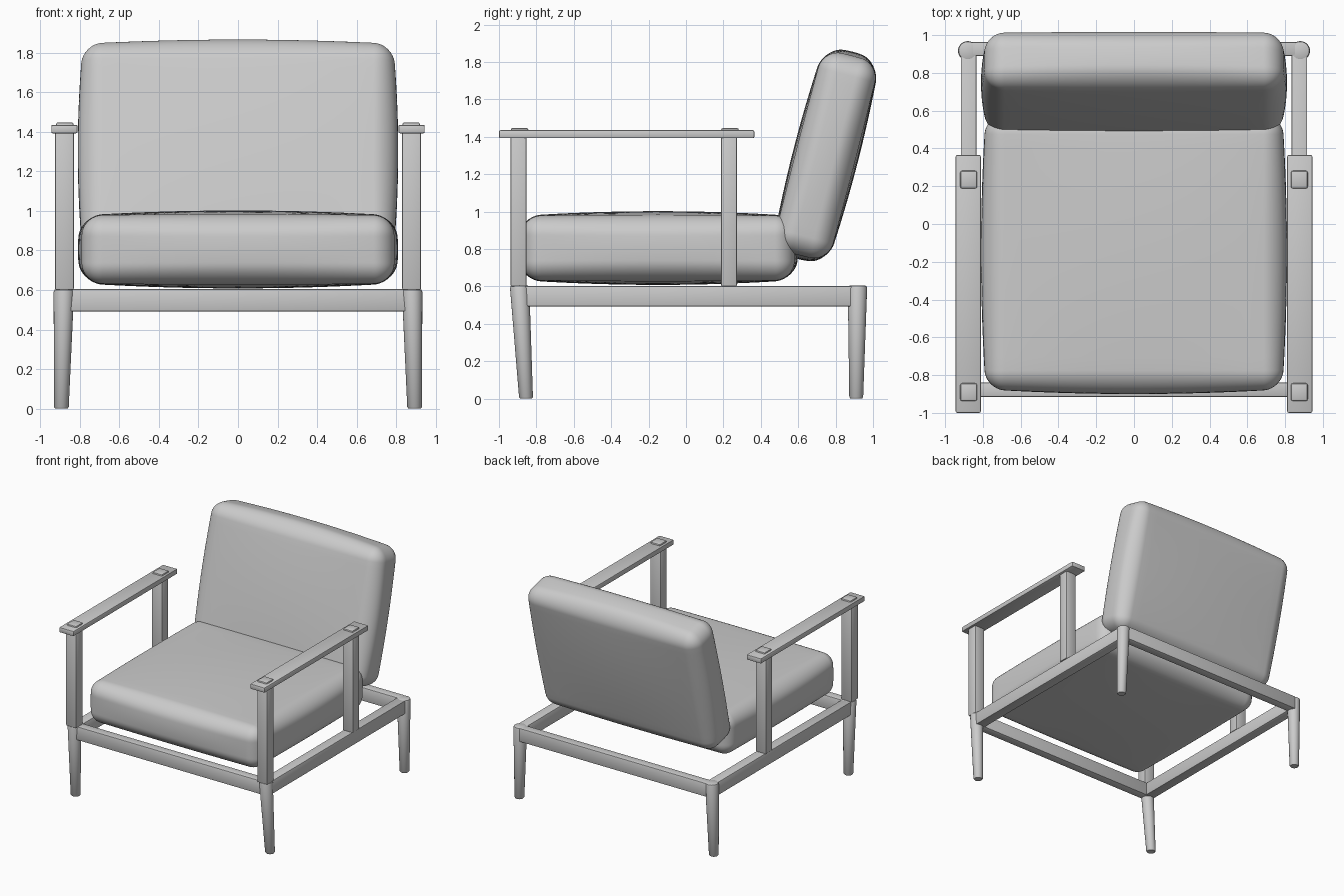
import bpy, bmesh, math
from mathutils import Vector

if "Cube" in bpy.data.objects:
    bpy.data.objects.remove(bpy.data.objects["Cube"])

grey = bpy.data.materials.new("light grey")
grey.diffuse_color = (0.6, 0.6, 0.6, 1)
grey.use_nodes = True
grey.node_tree.nodes["Principled BSDF"].inputs["Base Color"].default_value = grey.diffuse_color


def finish(name, bm, smooth=None):
    bmesh.ops.recalc_face_normals(bm, faces=bm.faces)
    me = bpy.data.meshes.new(name)
    bm.to_mesh(me)
    bm.free()
    me.materials.append(grey)
    ob = bpy.data.objects.new(name, me)
    bpy.context.collection.objects.link(ob)
    if smooth:
        bpy.ops.object.select_all(action='DESELECT')
        ob.select_set(True)
        bpy.context.view_layer.objects.active = ob
        bpy.ops.object.shade_smooth_by_angle(angle=math.radians(smooth))
    return ob


def box(name, x, y, z, bevel=0.008):
    """Softly bevelled bar between (min, max) pairs."""
    bm = bmesh.new()
    bmesh.ops.create_cube(bm, size=1)
    for v in bm.verts:
        v.co = Vector([(a + b) / 2 + c * (b - a) for (a, b), c in zip((x, y, z), v.co)])
    bmesh.ops.bevel(bm, geom=bm.edges[:], offset=bevel, segments=2,
                    affect='EDGES', profile=0.5)
    return finish(name, bm, 30)


def leg(name, top, bottom, r_top, r_bottom, height=0.605, n=24):
    """Round tapered leg whose foot is shifted from its top."""
    bm = bmesh.new()
    rings = []
    for z, dr in ((0, -0.006), (0.008, 0), (height - 0.015, 0),
                  (height - 0.004, -0.004), (height, -0.012)):
        t = z / height
        r = r_bottom + (r_top - r_bottom) * t + dr
        c = Vector(bottom).lerp(Vector(top), t)
        rings.append([bm.verts.new((c.x + r * math.cos(2 * math.pi * i / n),
                                    c.y + r * math.sin(2 * math.pi * i / n), z))
                      for i in range(n)])
    for a, b in zip(rings, rings[1:]):
        for i in range(n):
            j = (i + 1) % n
            bm.faces.new((a[i], a[j], b[j], b[i]))
    bm.faces.new(rings[0])
    bm.faces.new(rings[-1])
    return finish(name, bm, 40)


def cushion(name, centre, half, r, bulge, tilt=0):
    """Rounded box whose six faces swell outwards."""
    bm = bmesh.new()
    bmesh.ops.create_cube(bm, size=2)
    bmesh.ops.subdivide_edges(bm, edges=bm.edges[:], cuts=29, use_grid_fill=True)
    k = 0.6  # share of the grid spent on the flat zone
    for v in bm.verts:
        t = v.co.copy()
        q, d = Vector(), Vector()
        for i in range(3):
            s, a = math.copysign(1, t[i]), abs(t[i])
            q[i] = s * (half[i] - r) * min(a / k, 1)
            d[i] = s * math.tan(max(a - k, 0) / (1 - k) * math.pi / 4)
        p = q + d.normalized() * r
        u = [p[i] / half[i] for i in range(3)]
        for i in range(3):
            j, m = (i + 1) % 3, (i + 2) % 3
            p[i] += bulge[i] * u[i] * max(0, 1 - u[j] ** 2) * max(0, 1 - u[m] ** 2)
        v.co = p
    ob = finish(name, bm, 60)
    ob.location = centre
    ob.rotation_euler.x = math.radians(tilt)
    return ob


# Cushions
cushion("seat_cushion", (0, -0.15, 0.805), (0.785, 0.725, 0.172), 0.1, (0.025, 0.025, 0.025))
cushion("back_cushion", (0, 0.747, 1.30), (0.785, 0.155, 0.545), 0.1, (0.025, 0.02, 0.028), -14.5)

# Cross rails
box("front_rail", (-0.86, 0.86), (-0.915, -0.84), (0.492, 0.605))
box("back_rail", (-0.86, 0.86), (0.889, 0.963), (0.492, 0.605))

# Each side: rail, legs, posts, armrest and square plugs
for side, s in (("left", -1), ("right", 1)):
    def span(a, b):
        return tuple(sorted((s * a, s * b)))
    box(side + "_side_rail", span(0.833, 0.917), (-0.89, 0.93), (0.492, 0.603))
    leg(side + "_front_leg", (s * 0.88, -0.89, 0), (s * 0.893, -0.855, 0), 0.052, 0.037)
    leg(side + "_back_leg", (s * 0.88, 0.917, 0), (s * 0.893, 0.91, 0), 0.052, 0.037)
    for part, y0, y1 in (("front", -0.938, -0.852), ("back", 0.187, 0.273)):
        box(f"{side}_{part}_post", span(0.83, 0.925), (y0, y1), (0.6, 1.40))
        box(f"{side}_{part}_plug", span(0.831, 0.92), (y0 + 0.001, y1 + 0.009), (1.41, 1.447), 0.01)
    box(side + "_armrest", span(0.811, 0.944), (-1.0, 0.365), (1.392, 1.435))
